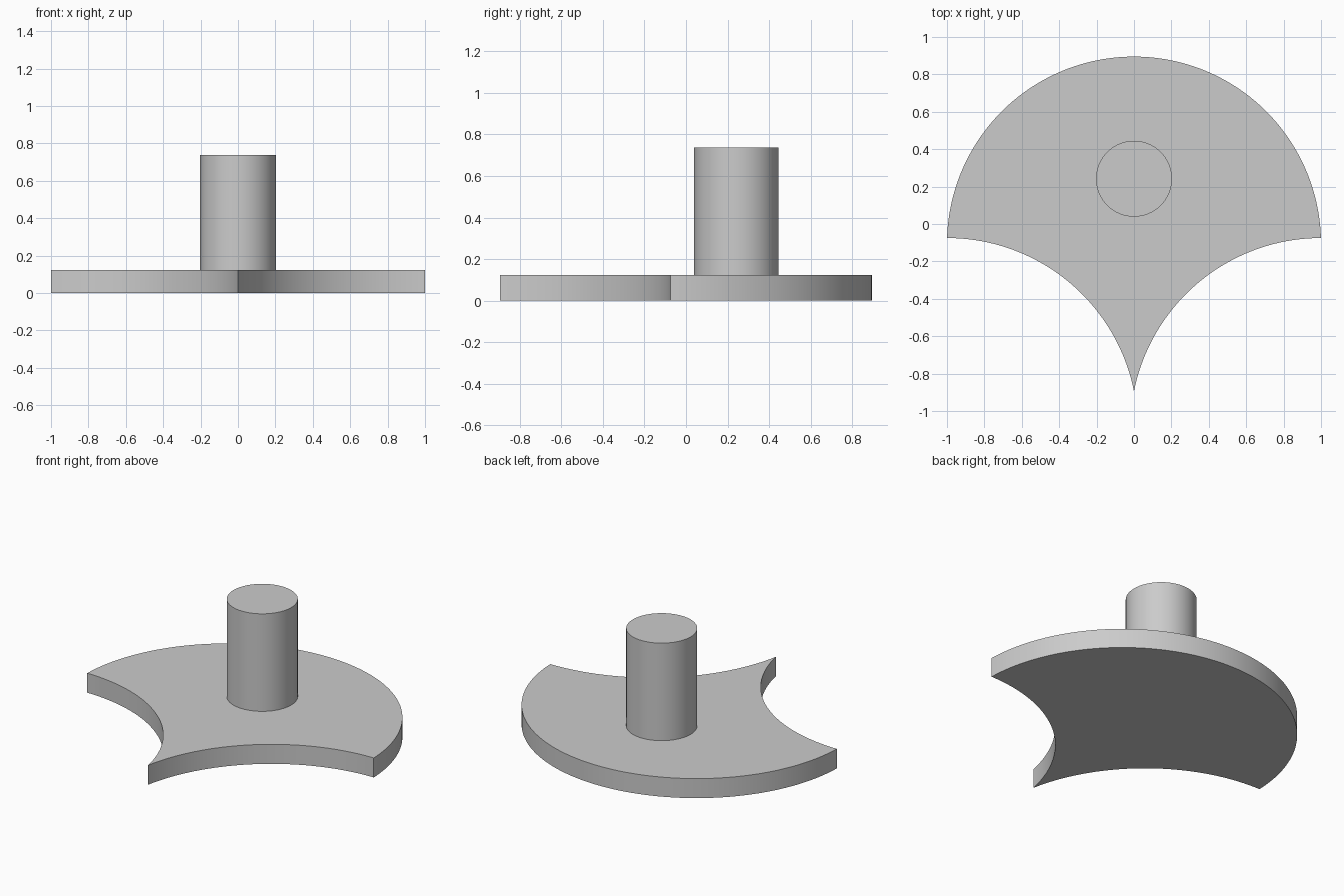
import bpy
import bmesh
from math import atan2, cos, sin, pi, radians

cube = bpy.data.objects.get("Cube")
if cube:
    bpy.data.objects.remove(cube, do_unlink=True)

THICK = 0.123
POST_TOP = 0.738
SCALE_Y, SCALE_R = -0.105, 1.0      # rounded back edge
CUT_Y, CUT_R = -1.095, 1.02         # hollow front edges
CORNER_Y = CUT_Y + CUT_R
TIP_Y = -0.895

grey = bpy.data.materials.new("plain grey")
grey.use_nodes = True
colour = (0.6, 0.6, 0.6, 1)
grey.diffuse_color = colour
grey.node_tree.nodes["Principled BSDF"].inputs["Base Color"].default_value = colour


def arc(cx, cy, r, start, end, steps):
    """Points along an arc, without its last point."""
    angles = [start + (end - start) * i / steps for i in range(steps)]
    return [(cx + r * cos(a), cy + r * sin(a)) for a in angles]


def extruded(name, outline, z0, z1):
    """Solid prism with smooth curved walls and crisp rims."""
    bm = bmesh.new()
    base = bm.faces.new([bm.verts.new((x, y, z0)) for x, y in outline])
    top = bmesh.ops.extrude_face_region(bm, geom=[base], use_keep_orig=True)["geom"]
    verts = [v for v in top if isinstance(v, bmesh.types.BMVert)]
    bmesh.ops.translate(bm, verts=verts, vec=(0, 0, z1 - z0))
    bmesh.ops.recalc_face_normals(bm, faces=bm.faces)
    mesh = bpy.data.meshes.new(name)
    bm.to_mesh(mesh)
    bm.free()
    mesh.materials.append(grey)
    obj = bpy.data.objects.new(name, mesh)
    bpy.context.collection.objects.link(obj)
    bpy.ops.object.select_all(action="DESELECT")
    obj.select_set(True)
    bpy.context.view_layer.objects.active = obj
    bpy.ops.object.shade_smooth_by_angle(angle=radians(30))
    return obj


# Fan-shaped plate: convex back, two hollow front edges meeting at a point
side = atan2(CORNER_Y - SCALE_Y, SCALE_R)
tip = atan2(TIP_Y - CUT_Y, 1)
outline = arc(0, SCALE_Y, SCALE_R, side, pi - side, 96)
outline += arc(-1, CUT_Y, CUT_R, pi / 2, tip, 48)
outline += arc(1, CUT_Y, CUT_R, pi - tip, pi / 2, 48)
extruded("base_plate", outline, 0, THICK)

# Round post standing on the plate
extruded("post", arc(0, 0.242, 0.203, 0, 2 * pi, 64), THICK, POST_TOP)
